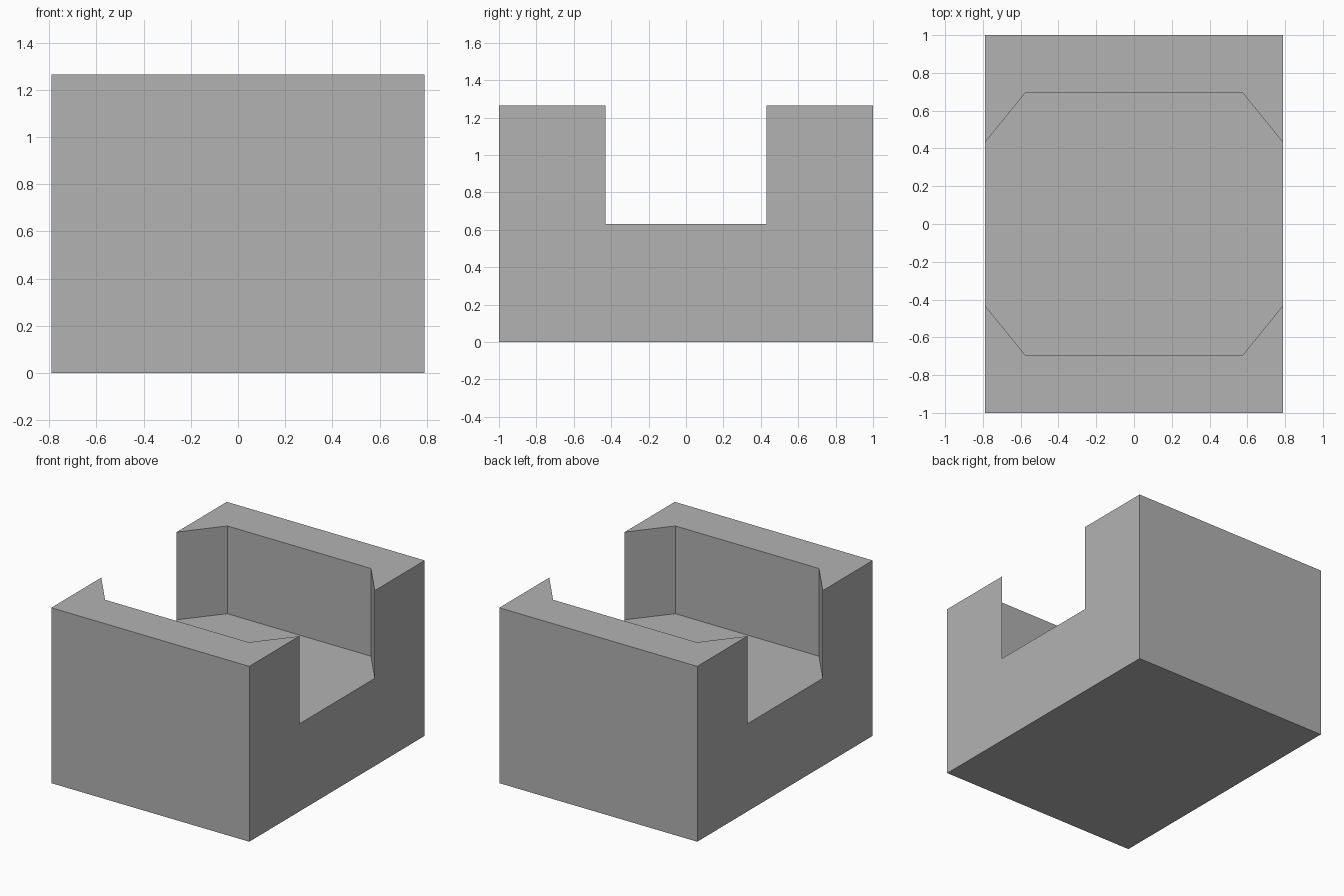
import bpy
import bmesh

cube = bpy.data.objects.get("Cube")
if cube:
    bpy.data.objects.remove(cube, do_unlink=True)

HALF_X, HALF_Y = 0.79, 1.0          # block footprint
FLOOR_Z, TOP_Z = 0.632, 1.265       # channel floor and wall top
MOUTH_Y = 0.43                      # half width of the channel at its open ends
POCKET_X, POCKET_Y = 0.573, 0.697   # corners of the wider middle

grey = bpy.data.materials.new("plain grey")
grey.use_nodes = True
colour = (0.448, 0.448, 0.448, 1.0)
grey.diffuse_color = colour
grey.node_tree.nodes["Principled BSDF"].inputs["Base Color"].default_value = colour

bm = bmesh.new()


def raise_faces(faces, height, keep):
    """Extrude faces upward and return the new top faces."""
    geom = bmesh.ops.extrude_face_region(bm, geom=faces, use_keep_orig=keep)["geom"]
    verts = [g for g in geom if isinstance(g, bmesh.types.BMVert)]
    bmesh.ops.translate(bm, verts=verts, vec=(0, 0, height))
    return [g for g in geom if isinstance(g, bmesh.types.BMFace)]


# Plan: eight-sided channel floor with a wall strip in front and behind
edges = {}
for side in (-1, 1):
    edges[side] = [bm.verts.new((x, side * y, 0)) for x, y in (
        (-HALF_X, MOUTH_Y), (-POCKET_X, POCKET_Y), (POCKET_X, POCKET_Y), (HALF_X, MOUTH_Y))]
plan = [bm.faces.new(edges[-1] + edges[1][::-1])]
for side in (-1, 1):
    outer = [bm.verts.new((x, side * HALF_Y, 0)) for x in (HALF_X, -HALF_X)]
    loop = edges[side] + outer
    plan.append(bm.faces.new(loop if side > 0 else loop[::-1]))

# Raise the solid base, then the two walls
tops = raise_faces(plan, FLOOR_Z, True)
walls = [f for f in tops if abs(f.calc_center_median().y) > 0.3]
raise_faces(walls, TOP_Z - FLOOR_Z, False)

# Merge coplanar faces
bmesh.ops.recalc_face_normals(bm, faces=bm.faces[:])
bmesh.ops.dissolve_limit(bm, angle_limit=0.01, verts=bm.verts[:], edges=bm.edges[:])
bmesh.ops.recalc_face_normals(bm, faces=bm.faces[:])

mesh = bpy.data.meshes.new("channel_block")
bm.to_mesh(mesh)
bm.free()
mesh.materials.append(grey)
block = bpy.data.objects.new("channel_block", mesh)
bpy.context.collection.objects.link(block)
